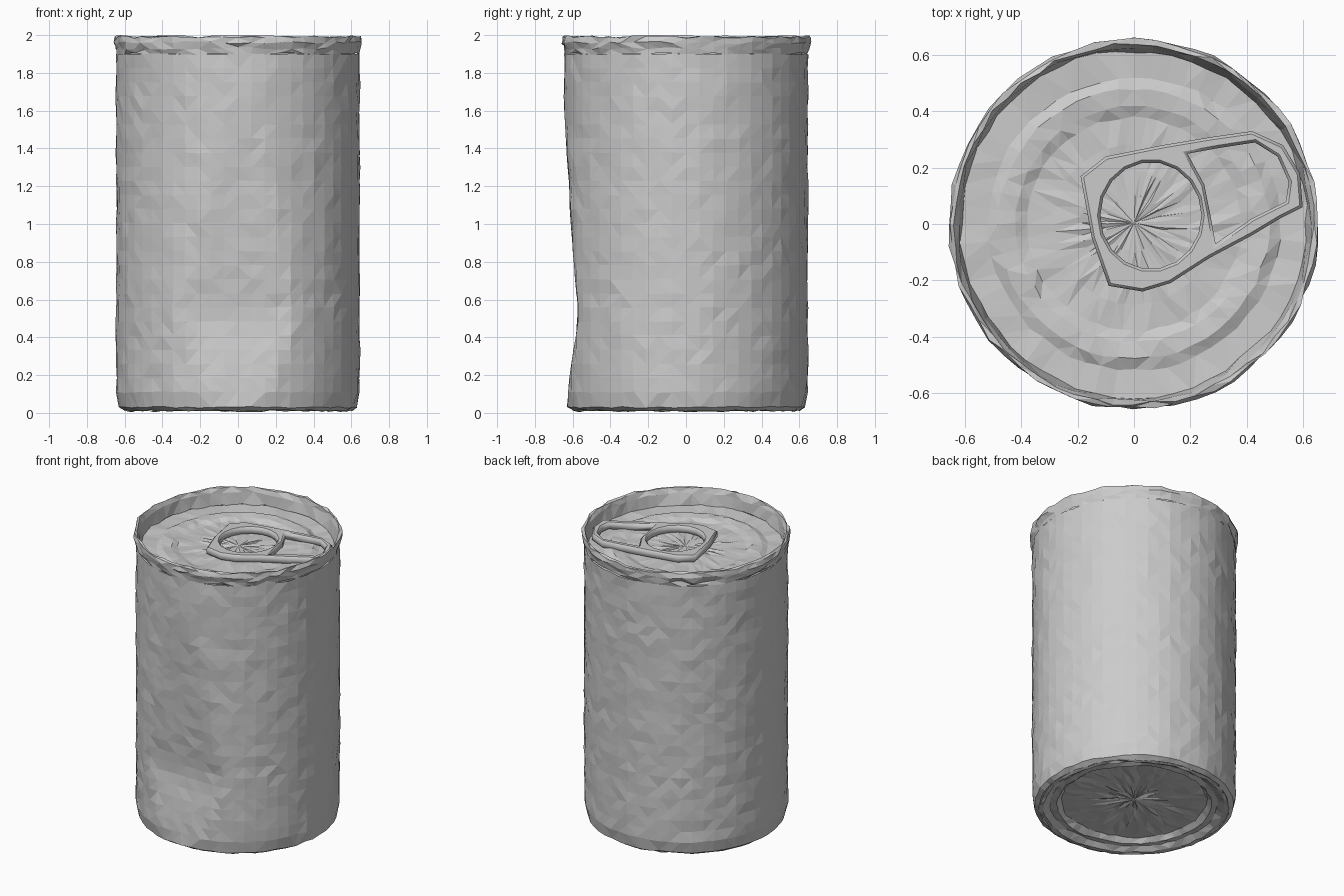
import bpy, bmesh, math, random
from mathutils import Vector

random.seed(4)
cube = bpy.data.objects.get("Cube")
if cube:
    bpy.data.objects.remove(cube, do_unlink=True)

metal = bpy.data.materials.new("grey metal")
metal.use_nodes = True
GREY = (0.6, 0.6, 0.6, 1)
metal.diffuse_color = GREY
metal.node_tree.nodes["Principled BSDF"].inputs["Base Color"].default_value = GREY

SEGS = 56
LID_Z = 1.88


def refine(profile, step):
    """Split long profile segments so the surface can crumple."""
    out = [profile[0]]
    for a, b in zip(profile, profile[1:]):
        n = max(1, round((Vector(b) - Vector(a)).length / step))
        out += [tuple(Vector(a).lerp(Vector(b), i / n)) for i in range(1, n + 1)]
    return out


def lathe(name, profile, step, jitter, shape=None):
    """Spin a radius/height profile, roughen it and keep flat facets."""
    bm = bmesh.new()
    rings = []
    for r, z in refine(profile, step):
        if r < 0.001:
            rings.append([bm.verts.new((0, 0, z))])
        else:
            rings.append([bm.verts.new((r * math.cos(t), r * math.sin(t), z))
                          for t in (math.tau * i / SEGS for i in range(SEGS))])
    for a, b in zip(rings, rings[1:]):
        for i in range(SEGS):
            j = (i + 1) % SEGS
            loop = [a[i % len(a)], a[j % len(a)], b[j % len(b)], b[i % len(b)]]
            bm.faces.new(list(dict.fromkeys(loop)))
    for v in bm.verts:
        if shape:
            shape(v.co)
        v.co += Vector([random.uniform(-jitter, jitter) for _ in range(3)])
        v.co.z = min(2, max(0, v.co.z))
    bmesh.ops.recalc_face_normals(bm, faces=bm.faces)
    bmesh.ops.triangulate(bm, faces=bm.faces)
    me = bpy.data.meshes.new(name)
    bm.to_mesh(me)
    bm.free()
    me.materials.append(metal)
    ob = bpy.data.objects.new(name, me)
    bpy.context.collection.objects.link(ob)
    return ob


# Front of the can is pressed in, deepest a third of the way up
def dent(co):
    z = co.z
    if z < 0.58:
        limit = -0.63 + 0.06 * math.sin(z / 0.58 * math.pi / 2) ** 2
    else:
        limit = -0.57 - 0.08 * min(1, (z - 0.58) / 1.2) ** 0.75
    if z < 1.8:
        co.y = max(co.y, limit)


# Side wall with rounded foot
lathe("can_wall", [(0.57, 0.03), (0.6, 0.012), (0.63, 0.03), (0.645, 0.11),
                   (0.645, 1.9)], 0.075, 0.004, dent)

# Recessed base
lathe("can_base", [(0, 0.07), (0.46, 0.06), (0.49, 0.03), (0.53, 0.035),
                   (0.57, 0.01), (0.6, 0.015)], 0.1, 0.006)

# Crumpled rim standing above the lid
lathe("top_rim", [(0.642, 1.9), (0.648, 1.93), (0.657, 1.96), (0.655, 1.99),
                  (0.64, 1.992), (0.628, 1.96), (0.615, LID_Z)], 0.06, 0.008)

# Lid with a shallow ring bead
lathe("lid", [(0.63, LID_Z), (0.52, LID_Z - 0.005), (0.48, LID_Z + 0.012),
              (0.42, LID_Z + 0.008), (0.38, LID_Z - 0.005), (0, LID_Z)], 0.09, 0.005)


# Pull tab: one outline with a finger hole and a pocket towards the edge
outline = [(-0.19, 0.17), (-0.1, 0.24), (0.1, 0.28), (0.28, 0.31), (0.42, 0.33),
           (0.53, 0.28), (0.59, 0.18), (0.6, 0.06), (0.52, 0.02), (0.42, -0.04),
           (0.27, -0.12), (0.13, -0.21), (0.03, -0.24), (-0.09, -0.22), (-0.15, -0.05)]
hole = [(0.06 + 0.18 * math.cos(t), 0.03 + 0.19 * math.sin(t))
        for t in (math.tau * i / 18 for i in range(18))]
pocket = [(0.19, 0.25), (0.3, 0.27), (0.43, 0.29), (0.51, 0.24), (0.55, 0.15),
          (0.54, 0.08), (0.42, 0.02), (0.29, -0.07), (0.27, 0.04), (0.25, 0.14)]
curve = bpy.data.curves.new("pull_tab", "CURVE")
curve.dimensions = "2D"
curve.fill_mode = "BOTH"
curve.extrude = 0.015
curve.bevel_depth = 0.01
curve.bevel_resolution = 0
curve.offset = -0.01
for ring in (outline, hole, pocket):
    s = curve.splines.new("POLY")
    s.points.add(len(ring) - 1)
    for p, (x, y) in zip(s.points, ring):
        p.co = (x, y, 0, 1)
    s.use_cyclic_u = True
curve.materials.append(metal)
tab = bpy.data.objects.new("pull_tab", curve)
tab.location.z = LID_Z + 0.025
bpy.context.collection.objects.link(tab)
bpy.ops.object.select_all(action="DESELECT")
tab.select_set(True)
bpy.context.view_layer.objects.active = tab
bpy.ops.object.convert(target="MESH")
